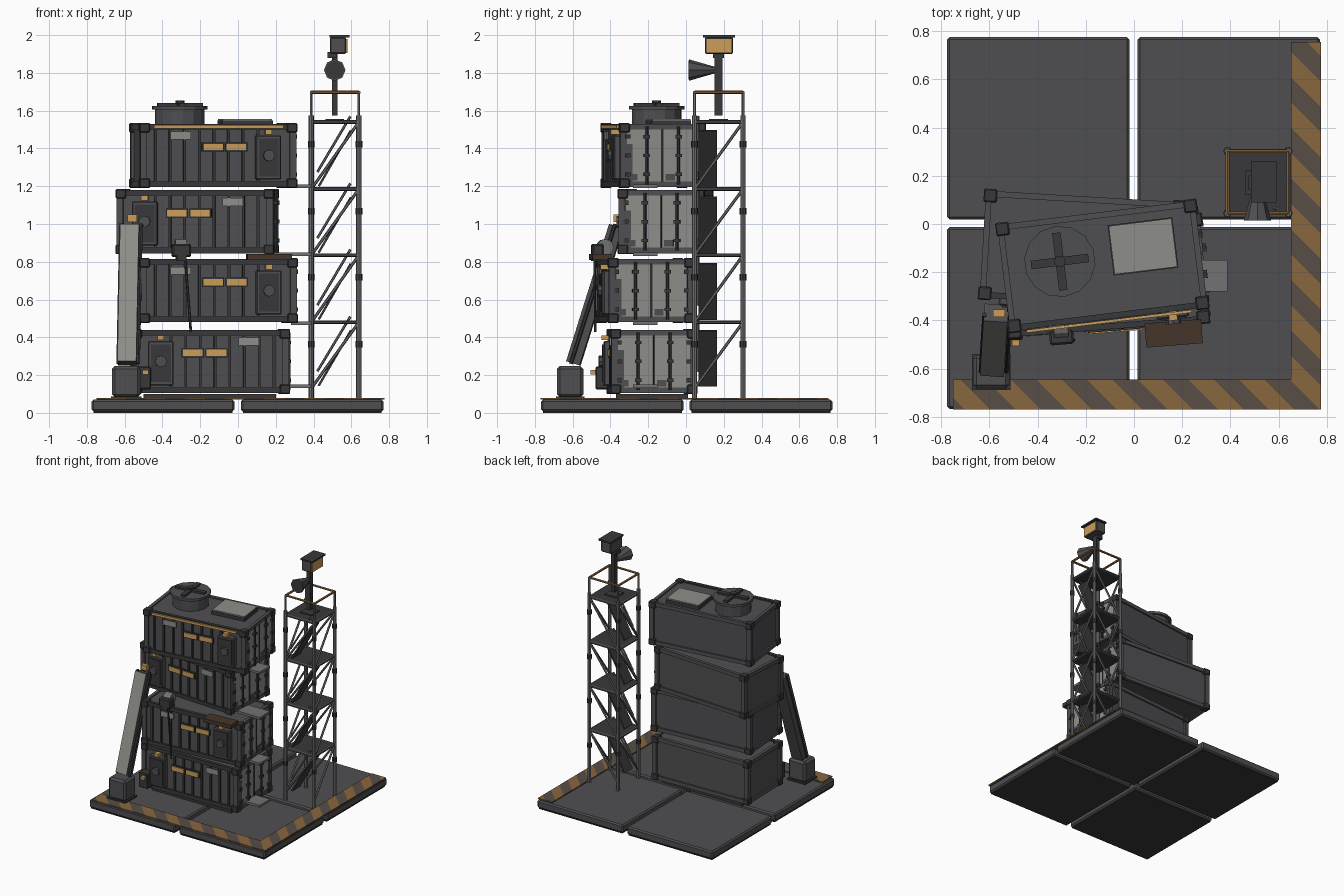
import bpy, bmesh, math
from mathutils import Matrix, Vector

cube = bpy.data.objects.get("Cube")
if cube:
    bpy.data.objects.remove(cube, do_unlink=True)


def material(name, r, g, b):
    m = bpy.data.materials.new(name)
    m.use_nodes = True
    m.diffuse_color = (r, g, b, 1)
    m.node_tree.nodes["Principled BSDF"].inputs["Base Color"].default_value = (r, g, b, 1)
    return m


BODY = material("charcoal steel", .078, .078, .084)
DARK = material("dark steel", .04, .04, .043)
LIGHT = material("worn pale paint", .27, .27, .255)
POST = material("galvanised grey", .17, .17, .17)
AMBER = material("amber", .6, .34, .1)
HAZARD = material("faded hazard orange", .25, .135, .05)
BROWN = material("grimy brown", .095, .075, .06)
AWNING = material("dark rust", .06, .036, .022)
I = Matrix.Identity(4)


def finish(name, bm, mats, M=I):
    me = bpy.data.meshes.new(name)
    bm.to_mesh(me)
    bm.free()
    for m in mats:
        me.materials.append(m)
    ob = bpy.data.objects.new(name, me)
    ob.matrix_world = M
    bpy.context.collection.objects.link(ob)
    return ob


def box(name, size, loc, mat, M=I, bevel=0):
    bm = bmesh.new()
    bmesh.ops.create_cube(bm, size=1)
    bmesh.ops.scale(bm, vec=size, verts=bm.verts)
    if bevel:
        bmesh.ops.bevel(bm, geom=bm.edges[:], offset=bevel, segments=1, affect='EDGES')
    return finish(name, bm, [mat], M @ Matrix.Translation(loc))


def along(p, q):
    d = q - p
    return Matrix.Translation((p + q) / 2) @ d.to_track_quat('Z', 'Y').to_matrix().to_4x4()


def rod(name, p, q, r, mat, M=I, sides=6, r2=None):
    p, q = Vector(p), Vector(q)
    bm = bmesh.new()
    bmesh.ops.create_cone(bm, cap_ends=True, segments=sides, radius1=r,
                          radius2=r if r2 is None else r2, depth=(q - p).length)
    return finish(name, bm, [mat], M @ along(p, q))


# Ground slabs
for x, sx in ((-.397, "right"), (.393, "left")):
    for y, sy in ((-.39, "front"), (.397, "back")):
        box(f"{sy}_{sx}_slab", (.755, .755, .062), (x, y, .039), BODY, bevel=.01)
        box(f"{sy}_{sx}_slab_foot", (.735, .735, .012), (x, y, .006), DARK)


# Hazard strips: a thin plate sliced diagonally into alternating bands
def hazard(name, x0, x1, y0, y1, pitch=.105):
    bm = bmesh.new()
    bmesh.ops.create_cube(bm, size=1)
    bmesh.ops.scale(bm, vec=(x1 - x0, y1 - y0, .009), verts=bm.verts)
    bmesh.ops.translate(bm, vec=((x0 + x1) / 2, (y0 + y1) / 2, .0745), verts=bm.verts)
    for k in range(-16, 16):
        bmesh.ops.bisect_plane(bm, geom=bm.verts[:] + bm.edges[:] + bm.faces[:],
                               plane_co=(k * pitch, 0, 0), plane_no=(1, 1, 0))
    for f in bm.faces:
        c = f.calc_center_median()
        f.material_index = math.floor((c.x + c.y) / pitch) % 2
    finish(name, bm, [HAZARD, BROWN])


hazard("front_hazard_strip", -.75, .65, -.77, -.645)
hazard("left_hazard_strip", .65, .775, -.77, .755)

# Stacked containers
L, W, H = .84, .46, .345


def container(tag, cx, cy, z0, angle, s):
    M = Matrix.Translation((cx, cy, z0 + H / 2)) @ Matrix.Rotation(math.radians(angle), 4, 'Z')
    hx, hy, hz = L / 2, W / 2, H / 2

    def b(part, size, loc, mat, bevel=0):
        return box(f"{tag}_{part}", size, loc, mat, M, bevel)

    b("shell", (L - .04, W - .04, H - .03), (0, 0, 0), BODY)
    # Frame and corner castings
    for i in (-1, 1):
        for j in (-1, 1):
            b("corner_post", (.035, .035, H - .04), (i * (hx - .022), j * (hy - .022), 0), BODY)
            b("long_rail", (L - .06, .025, .03), (0, i * (hy - .02), j * (hz - .02)),
              DARK if i < 0 else BODY)
            b("end_rail", (.025, W - .06, .03), (i * (hx - .02), 0, j * (hz - .02)), BODY)
            for k in (-1, 1):
                b("corner_casting", (.055, .055, .05),
                  (i * (hx - .027), j * (hy - .027), k * (hz - .025)), DARK, .005)
    # Front ribs
    front = -hy + .015
    for i in range(8):
        b("front_rib", (.014, .02, H - .07), (s * (-.335 + i * .078), front, 0), DARK)
    # Equipment panel with handwheel and lamp
    b("panel", (.135, .045, .235), (s * .265, front - .012, -.01), BODY, .006)
    b("panel_door", (.105, .01, .2), (s * .265, front - .037, -.01), DARK)
    rod(f"{tag}_handwheel", (s * .265, front - .035, 0), (s * .265, front - .06, 0), .031, BODY, M, 8)
    b("panel_lamp", (.035, .05, .025), (s * .265, front - .02, .125), AMBER)
    # Amber windows and pale plate
    for x in (-.03, .095):
        b("window_frame", (.118, .014, .048), (s * x, front - .008, .045), DARK)
        b("window", (.104, .008, .034), (s * x, front - .016, .045), AMBER)
    b("pale_plate", (.105, .008, .042), (s * -.2, front - .012, .105), LIGHT)
    # End doors with locking bars
    for j in (-1, 1):
        b("end_door", (.014, .185, H - .07), (hx - .018, j * .097, 0), LIGHT)
        b("door_wear", (.004, .05, .035), (hx - .01, j * .1 - .06, -.115), BODY)
        rod(f"{tag}_locking_bar", (hx - .002, j * .085, -hz + .02), (hx - .002, j * .085, hz - .02),
            .008, DARK, M)
        for z in (-.1, 0, .1):
            b("bar_bracket", (.022, .034, .018), (hx - .003, j * .085, z), DARK)
            b("hinge", (.018, .025, .022), (hx - .006, j * .185, z), DARK)
    b("door_wear_edge", (.004, .03, .2), (hx - .01, -.175, -.04), BODY)
    b("door_seam", (.018, .008, H - .06), (hx - .015, 0, 0), DARK)
    return M


container("bottom_container", -.15, -.18, .1, 1.5, -1)
low = container("lower_container", -.12, -.215, .475, 4.5, 1)
container("upper_container", -.215, -.108, .84, -3.4, -1)
top = container("top_container", -.131, -.174, 1.19, 7, 1)
box("bottom_skid", (.7, .38, .03), (-.15, -.18, .085), DARK)
for z, x0 in ((.14, .25), (.475, .28), (.84, .19), (1.2, .26)):
    box("end_step", (.387 - x0, .13, .018), ((.387 + x0) / 2, -.215, z), POST)

# Roof fan, hatch and amber trim on the top container
fx, fy, roof = -.173, .04, H / 2
rod("fan_drum", (fx, fy, roof - .02), (fx, fy, roof + .075), .132, BODY, top, 14)
rod("fan_flange", (fx, fy, roof + .07), (fx, fy, roof + .09), .148, BODY, top, 14)
for size in ((.24, .035, .02), (.035, .24, .02)):
    box("fan_cross_bar", size, (fx, fy, roof + .096), DARK, top)
rod("fan_hub", (fx, fy, roof + .08), (fx, fy, roof + .12), .024, DARK, top, 10)
box("roof_hatch_rim", (.27, .21, .03), (.177, .06, roof - .003), DARK, top)
box("roof_hatch", (.262, .202, .009), (.177, .06, roof + .016), LIGHT, top)
box("amber_trim", (.69, .012, .018), (0, -W / 2 - .001, roof - .02), AMBER, top)

# Awning, spotlight and hanging cable on the lower container
box("awning", (.235, .1, .03), (.265, -W / 2 - .03, H / 2 + .005), AWNING, low)
box("spotlight_bracket", (.05, .1, .03), (-.2, -.22, H / 2), DARK, low)
box("spotlight_body", (.1, .06, .07), (-.2, -.24, H / 2 + .04), DARK, low, .008)
rod("spotlight_lens", (-.23, -.2, H / 2 + .055), (-.17, -.2, H / 2 + .055), .045, POST, low, 12)
rod("hanging_cable", (-.18, -.255, H / 2), (-.15, -.255, -.22), .007, DARK, low)

# Utility box at the foot of the stack
box("utility_box", (.08, .07, .12), (-.5, -.445, .185), DARK, bevel=.006)
box("utility_lamp", (.03, .04, .025), (-.49, -.485, .215), AMBER)

# Leaning strut and its footing
box("strut_footing", (.15, .14, .165), (-.592, -.613, .165), BODY, bevel=.015)
box("strut_footing_plate", (.16, .15, .012), (-.592, -.613, .082), DARK)
S = along(Vector((-.587, -.6, .25)), Vector((-.572, -.365, 1.0)))
strut = box("leaning_strut", (.1, .075, .76), (0, 0, 0), BODY, S)
strut.data.materials.append(LIGHT)
turn = S.to_3x3()
for f in strut.data.polygons:
    f.material_index = 1 if (turn @ f.normal).y < -.6 else 0
for x in (-.635, -.528):
    rod("strut_edge", (x, -.61, .26), (x + .015, -.375, 1.0), .01, DARK)
box("strut_collar", (.05, .03, .04), (-.56, -.37, 1.03), AMBER)

# Lattice tower
X, Y, levels = (.388, .64), (.045, .302), (.13, .48, .835, 1.185, 1.54)
for x in X:
    for y in Y:
        rod("tower_post", (x, y, .07), (x, y, 1.575), .014, POST, sides=8)
        rod("rail_post", (x, y, 1.56), (x, y, 1.7), .008, POST)
        for z in levels[1:]:
            rod("post_collar", (x, y, z - .135), (x, y, z - .1), .018, DARK, sides=8)
for z in levels[1:]:
    box("tower_platform", (.25, .255, .018), (.514, .1735, z), DARK)
    for y in Y:
        rod("platform_edge", (X[0], y, z), (X[1], y, z), .01, BODY)
    for x in X:
        rod("platform_edge", (x, Y[0], z), (x, Y[1], z), .01, BODY)
for a, c in zip(levels, levels[1:]):
    for y in Y:
        rod("tower_brace", (X[0], y, a), (X[1], y, c), .008, POST)
    for x in X:
        rod("tower_brace", (x, Y[0], a), (x, Y[1], c), .008, POST)
    # Steep stair flight between platforms
    R = along(Vector((.425, .115, a + .01)), Vector((.6, .115, c - .04)))
    box("stair_flight", (.1, .012, .34), (0, 0, 0), DARK, R @ Matrix.Rotation(math.pi / 2, 4, 'Z')
        if abs((R.to_3x3() @ Vector((1, 0, 0))).y) < .5 else R)
    rod("stair_handrail", (.42, .065, a + .09), (.595, .065, c + .03), .007, POST)
for y in Y:
    rod("top_rail", (X[0], y, 1.697), (X[1], y, 1.697), .009, HAZARD)
for x in X:
    rod("top_rail", (x, Y[0], 1.697), (x, Y[1], 1.697), .009, HAZARD)

# Mast with horn and lamp
box("mast", (.03, .04, .36), (.512, .172, 1.755), DARK)
box("mast_foot", (.1, .1, .012), (.512, .172, 1.55), DARK)
rod("horn", (.512, .015, 1.815), (.512, .15, 1.815), .057, BODY, sides=8, r2=.018)
rod("horn_mouth", (.512, .014, 1.815), (.512, .02, 1.815), .05, DARK, sides=8)
box("lamp_neck", (.05, .06, .03), (.5, .172, 1.895), DARK)
box("lamp_housing", (.085, .15, .088), (.53, .175, 1.945), BODY, bevel=.006)
box("lamp_lens", (.012, .135, .075), (.574, .175, 1.943), AMBER)
box("lamp_visor", (.105, .17, .012), (.538, .175, 1.994), DARK)
